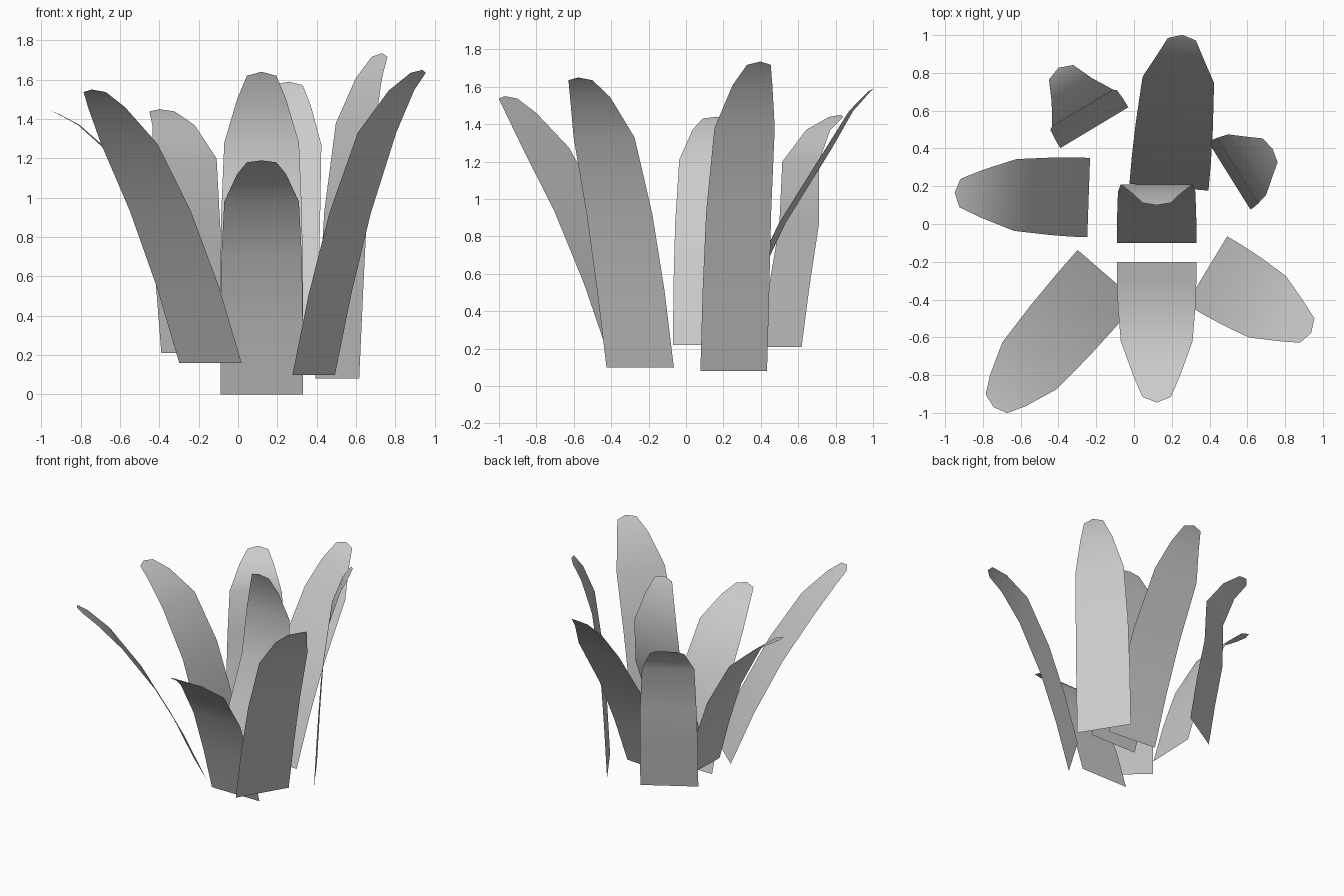
import bpy, bmesh
from math import radians, sin, cos

if "Cube" in bpy.data.objects:
    bpy.data.objects.remove(bpy.data.objects["Cube"])

# half widths of the leaf blade, root to just below the tip
HALF = (0.21, 0.21, 0.205, 0.19, 0.125, 0.075)


def leaf(name, root, azimuth, profile):
    """Thin strap leaf: profile = (outward, height) of middle, shoulder, neck, tip."""
    x0, y0, z0 = root
    a = radians(azimuth)
    out, side = (cos(a), sin(a)), (-sin(a), cos(a))
    mid, shoulder, neck, tip = profile
    low = (mid[0] * 0.45, z0 + (mid[1] - z0) * 0.5)
    near_tip = (neck[0] + (tip[0] - neck[0]) * 0.8,
                neck[1] + (tip[1] - neck[1]) * 0.86)
    rows = [(0, z0), low, mid, shoulder, neck, near_tip]

    bm = bmesh.new()

    def vert(r, z, w):
        return bm.verts.new((x0 + out[0] * r + side[0] * w,
                             y0 + out[1] * r + side[1] * w, z))

    pairs = [(vert(r, z, -w), vert(r, z, w)) for (r, z), w in zip(rows, HALF)]
    for (a0, b0), (a1, b1) in zip(pairs, pairs[1:]):
        bm.faces.new((a0, b0, b1, a1))
    bm.faces.new((*pairs[-1], vert(*tip, 0)))
    for f in bm.faces:
        f.smooth = True
    me = bpy.data.meshes.new(name)
    bm.to_mesh(me)
    bm.free()
    bpy.context.collection.objects.link(bpy.data.objects.new(name, me))


# leaves around the rosette
leaf("front_leaf", (0.12, -0.2, 0), -90,
     ((0.24, 0.69), (0.42, 0.98), (0.60, 1.12), (0.745, 1.19)))
leaf("front_right_leaf", (0.385, -0.245, 0.1), -31,
     ((0.215, 0.92), (0.375, 1.33), (0.52, 1.545), (0.645, 1.65)))
leaf("right_leaf", (0.505, 0.255, 0.08), 32,
     ((0.05, 0.93), (0.11, 1.38), (0.19, 1.61), (0.27, 1.735)))
leaf("back_leaf", (0.185, 0.195, 0.13), 85,
     ((0.32, 0.87), (0.57, 1.27), (0.69, 1.47), (0.81, 1.59)))
leaf("back_left_leaf", (-0.21, 0.51, 0.21), 121,
     ((0.11, 0.86), (0.12, 1.2), (0.23, 1.37), (0.37, 1.45)))
leaf("left_leaf", (-0.24, 0.14, 0.22), 178,
     ((0.2, 0.87), (0.39, 1.21), (0.57, 1.37), (0.71, 1.44)))
leaf("front_left_leaf", (-0.14, -0.275, 0.16), -131,
     ((0.39, 0.935), (0.63, 1.275), (0.805, 1.46), (0.92, 1.55)))
# inner leaf, its tip curling back over the middle
leaf("center_leaf", (0.12, -0.1, 0.25), 90,
     ((0.27, 0.93), (0.31, 1.28), (0.26, 1.5), (0.2, 1.64)))
